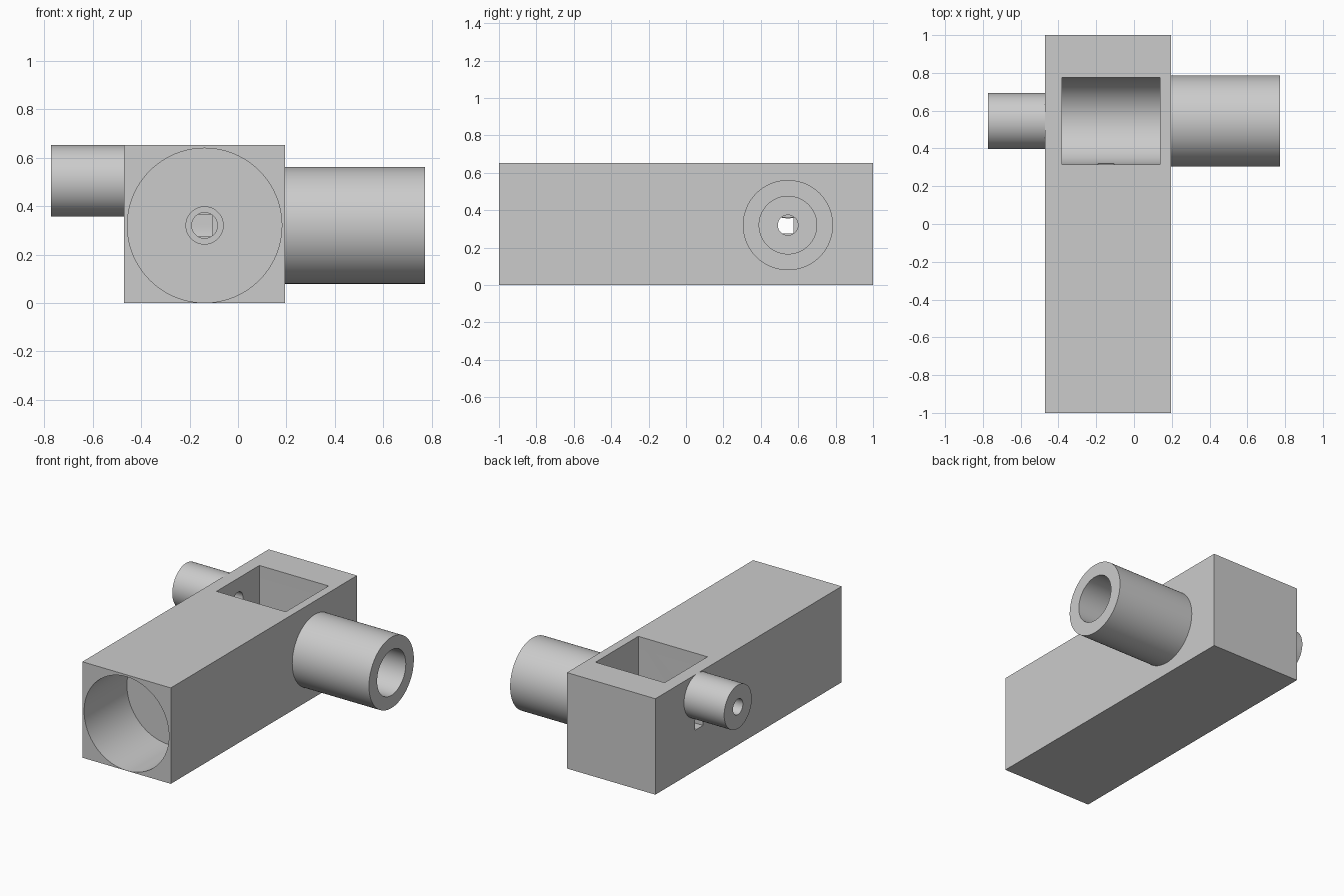
import bpy, bmesh, math

default = bpy.data.objects.get("Cube")
if default:
    bpy.data.objects.remove(default, do_unlink=True)

grey = bpy.data.materials.new("plain grey")
grey.use_nodes = True
GREY = (0.6, 0.6, 0.6, 1)
grey.diffuse_color = GREY
grey.node_tree.nodes["Principled BSDF"].inputs["Base Color"].default_value = GREY

BODY_X = -0.138      # middle of the block
PORT_Y = 0.545       # cross axis of the tubes
AXIS_Z = 0.32        # height of the main axis
TOP = 0.652
LEFT, RIGHT = -0.47, 0.195


def arc(cx, cz, r, start=0, end=2 * math.pi, n=96):
    """Points on a circle or on part of one."""
    full = abs(end - start - 2 * math.pi) < 1e-6
    steps = n if full else n + 1
    return [(cx + r * math.cos(start + (end - start) * i / n),
             cz + r * math.sin(start + (end - start) * i / n)) for i in range(steps)]


def rect(a0, a1, z0, z1):
    return [(a0, z0), (a1, z0), (a1, z1), (a0, z1)]


def prism(name, profile, axis, start, end):
    """Extrude a profile along x (profile in y, z) or y (profile in x, z)."""
    def place(a, z, t):
        return (t, a, z) if axis == "x" else (a, t, z)
    bm = bmesh.new()
    rings = [[bm.verts.new(place(a, z, t)) for a, z in profile] for t in (start, end)]
    n = len(profile)
    for i in range(n):
        j = (i + 1) % n
        bm.faces.new((rings[0][i], rings[0][j], rings[1][j], rings[1][i]))
    bm.faces.new(rings[0])
    bm.faces.new(rings[1])
    bmesh.ops.recalc_face_normals(bm, faces=bm.faces)
    mesh = bpy.data.meshes.new(name)
    bm.to_mesh(mesh)
    bm.free()
    mesh.materials.append(grey)
    obj = bpy.data.objects.new(name, mesh)
    bpy.context.collection.objects.link(obj)
    return obj


def cut(obj, cutters):
    """Subtract the cutters, then discard them."""
    for c in cutters:
        c.hide_render = True
        mod = obj.modifiers.new("cut", "BOOLEAN")
        mod.operation = "DIFFERENCE"
        mod.solver = "EXACT"
        mod.object = c
        bpy.ops.object.select_all(action="DESELECT")
        bpy.context.view_layer.objects.active = obj
        obj.select_set(True)
        bpy.ops.object.modifier_apply(modifier=mod.name)
        bpy.data.objects.remove(c, do_unlink=True)


def smooth(obj):
    bpy.ops.object.select_all(action="DESELECT")
    bpy.context.view_layer.objects.active = obj
    obj.select_set(True)
    bpy.ops.object.shade_smooth_by_angle(angle=math.radians(30))


# Block with front bore, stepped passage, round-bottomed pocket and side ports
block = prism("block", rect(LEFT, RIGHT, 0, TOP), "y", -1, 1)
pocket = arc(PORT_Y, AXIS_Z, 0.23, math.pi, 2 * math.pi, 48)
pocket += [(PORT_Y + 0.23, 0.9), (PORT_Y - 0.23, 0.9)]
cut(block, [
    prism("pocket_cutter", pocket, "x", -0.382, 0.138),
    prism("bore_cutter", arc(BODY_X, AXIS_Z, 0.319), "y", -1.1, -0.54),
    prism("step_cutter", arc(BODY_X, AXIS_Z, 0.077, n=48), "y", -0.6, -0.1),
    prism("passage_cutter", arc(BODY_X, AXIS_Z, 0.053, n=48), "y", -0.2, 0.26),
    prism("slot_cutter", rect(-0.19, -0.105, 0.275, 0.365), "y", 0.2, 0.45),
    prism("right_port_cutter", arc(PORT_Y, AXIS_Z, 0.054, n=48), "x", 0.05, 0.3),
    prism("left_port_cutter", arc(PORT_Y, 0.505, 0.053, n=48), "x", -0.6, -0.3),
    prism("left_window_cutter", rect(0.488, 0.574, 0.275, 0.362), "x", -0.6, -0.3),
])
smooth(block)

# Large and small side tubes
for name, z, r, bore, x0, x1 in (
        ("large_tube", AXIS_Z, 0.241, 0.154, RIGHT, 0.772),
        ("small_tube", 0.504, 0.148, 0.053, -0.772, LEFT)):
    tube = prism(name, arc(PORT_Y, z, r), "x", x0, x1)
    cut(tube, [prism("tube_cutter", arc(PORT_Y, z, bore), "x", x0 - 0.1, x1 + 0.1)])
    smooth(tube)
